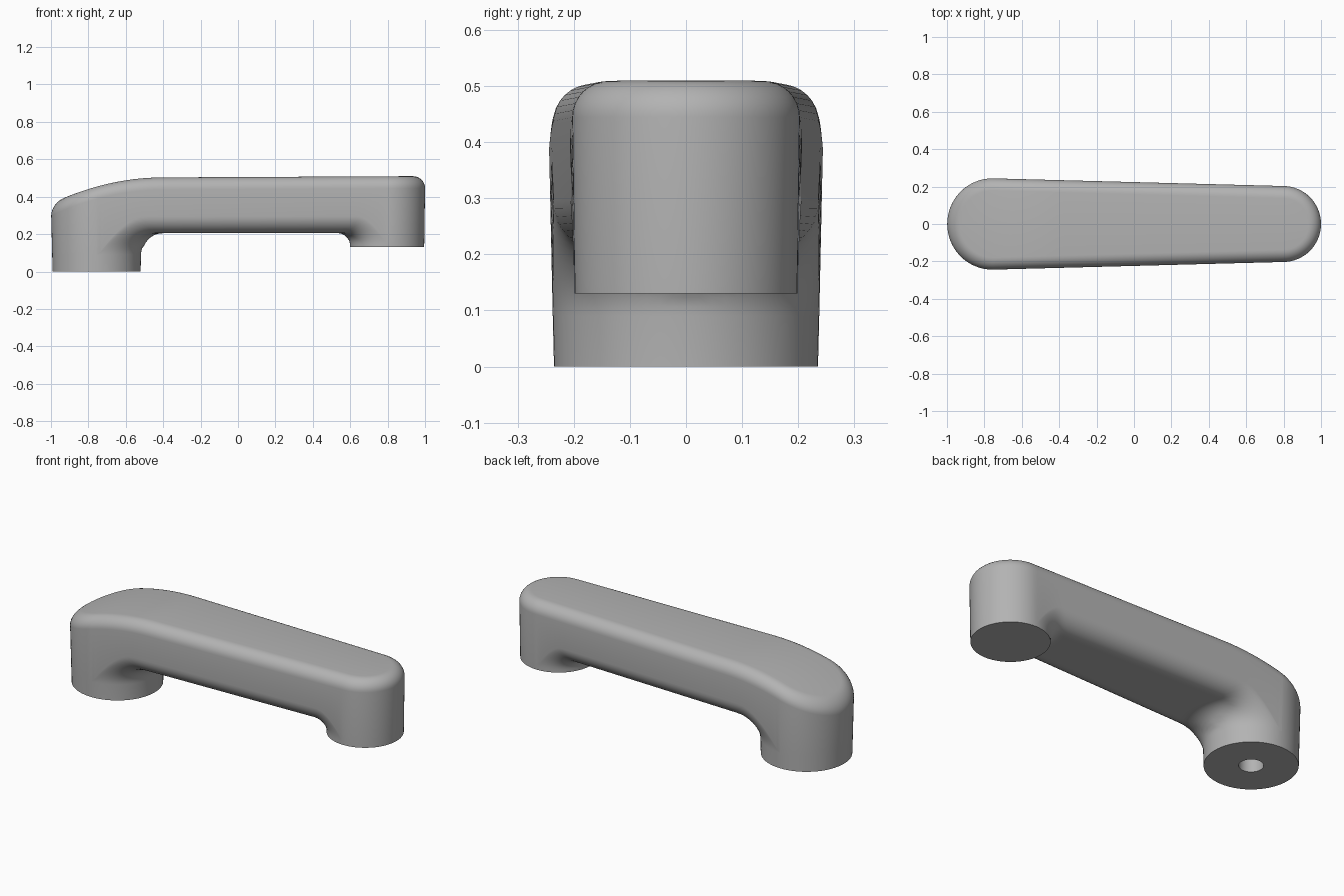
import bpy, bmesh
from math import sin, cos, pi, sqrt, hypot

cube = bpy.data.objects.get("Cube")
if cube:
    bpy.data.objects.remove(cube)

# Leg data: centre x, radius, foot height, fillet start height, fillet width
LEFT = (-0.756, 0.244, 0.0, 0.09, 0.11)
RIGHT = (0.797, 0.203, 0.13, 0.145, 0.06)
TOP_ROUND, BOTTOM_ROUND = 0.065, 0.09
SPAN_Z, DRAFT_Z = 0.205, 0.35
ARC, SPAN = 16, 48
HOLE_R, HOLE_DEPTH = 0.062, 0.25


def lerp(a, b, t):
    return a + (b - a) * t


def quarter(t):
    """Quarter-circle rise, vertical at 0 and level at 1."""
    t = min(max(t, 0), 1)
    return sqrt(1 - (1 - t) ** 2)


STATIONS = [(1 - cos(pi * i / SPAN)) / 2 for i in range(SPAN + 1)]
ANGLES = [pi / 2 * i / ARC for i in range(ARC + 1)]


def top_z(x):
    if x < -0.4:
        return 0.503 - 0.39 * (x + 0.4) ** 2
    return 0.503 + 0.005 * (x + 0.4)


def bottom_z(x, y, t):
    """Rounded underside that flows into both legs."""
    d = lerp(LEFT[1], RIGHT[1], t) - abs(y)
    z = SPAN_Z + BOTTOM_ROUND * (1 - quarter(d / BOTTOM_ROUND))
    for cx, r, foot, start, width in (LEFT, RIGHT):
        reach = hypot(x - cx, y) - r
        z = lerp(start, z, quarter(reach / width))
    return z


def half_outline(d):
    """Front half of the plan outline inset by d, with span position."""
    (cl, rl), (cr, rr) = LEFT[:2], RIGHT[:2]
    pts = [(cl - (rl - d) * cos(a), -(rl - d) * sin(a), 0) for a in ANGLES]
    pts += [(lerp(cl, cr, t), -lerp(rl - d, rr - d, t), t) for t in STATIONS[1:-1]]
    pts += [(cr + (rr - d) * sin(a), -(rr - d) * cos(a), 1) for a in ANGLES]
    return pts


def half_circle(cx, r, z):
    n = ARC * 2
    return [(cx - r * cos(pi * i / n), -r * sin(pi * i / n), z) for i in range(n + 1)]


def drafted(p):
    """Slight taper of the walls towards the feet."""
    x, y, z = p
    s = 1 - 0.036 * max(0, 1 - z / DRAFT_Z)
    for cx, r in (LEFT[:2], RIGHT[:2]):
        if abs(x - cx) < r * 1.03:
            x = cx + (x - cx) * s
    return x, y * s, z


bm = bmesh.new()


def skin(rows, taper=True):
    """Quad strips between rows of points, on both sides of y = 0."""
    for side in (1, -1):
        grid = []
        for row in rows:
            pts = [drafted(p) if taper else p for p in row]
            grid.append([bm.verts.new((x, y * side, z)) for x, y, z in pts])
        for a, b in zip(grid, grid[1:]):
            for i in range(len(a) - 1):
                bm.faces.new((a[i], a[i + 1], b[i + 1], b[i]))


# Outer walls, rounded top edge and top face
rim = []
for i, (x, y, t) in enumerate(half_outline(0)):
    if i <= ARC:
        z = LEFT[3]
    elif t == 1:
        z = RIGHT[3]
    else:
        z = bottom_z(x, y, t)
    rim.append((x, y, z))
rows = [rim]
for k in range(9):
    d = TOP_ROUND * (1 - cos(pi / 2 * k / 8))
    drop = TOP_ROUND * (1 - quarter(d / TOP_ROUND))
    rows.append([(x, y, top_z(x) - drop) for x, y, t in half_outline(d)])
rows.append([(x, 0, z) for x, y, z in rows[-1]])
skin(rows)

# Underside of the span, between the facing half circles of the legs
rows = []
for t in STATIONS:
    row = []
    for a in ANGLES:
        x = lerp(LEFT[0] + LEFT[1] * sin(a), RIGHT[0] - RIGHT[1] * sin(a), t)
        y = -lerp(LEFT[1], RIGHT[1], t) * cos(a)
        row.append((x, y, bottom_z(x, y, t)))
    rows.append(row)
skin(rows)

# Lower legs and feet, the left one with a blind screw hole
for leg, hole in ((LEFT, True), (RIGHT, False)):
    cx, r, foot, start, width = leg
    skin([half_circle(cx, r, start), half_circle(cx, r, foot)])
    edge = [drafted(p) for p in half_circle(cx, r, foot)]
    if hole:
        skin([edge, half_circle(cx, HOLE_R, foot),
              half_circle(cx, HOLE_R, foot + HOLE_DEPTH),
              half_circle(cx, 0, foot + HOLE_DEPTH)], taper=False)
    else:
        skin([edge, half_circle(cx, 0, foot)], taper=False)

bmesh.ops.remove_doubles(bm, verts=bm.verts[:], dist=0.00005)
bmesh.ops.dissolve_degenerate(bm, edges=bm.edges[:], dist=0.00001)
bmesh.ops.recalc_face_normals(bm, faces=bm.faces[:])

mesh = bpy.data.meshes.new("pull_handle")
bm.to_mesh(mesh)
bm.free()
handle = bpy.data.objects.new("pull_handle", mesh)
bpy.context.collection.objects.link(handle)

# Plain grey finish
grey = bpy.data.materials.new("plain_grey")
grey.use_nodes = True
colour = (0.45, 0.45, 0.45, 1)
grey.diffuse_color = colour
grey.node_tree.nodes["Principled BSDF"].inputs["Base Color"].default_value = colour
mesh.materials.append(grey)

bpy.ops.object.select_all(action="DESELECT")
handle.select_set(True)
bpy.context.view_layer.objects.active = handle
bpy.ops.object.shade_smooth_by_angle(angle=0.7)
